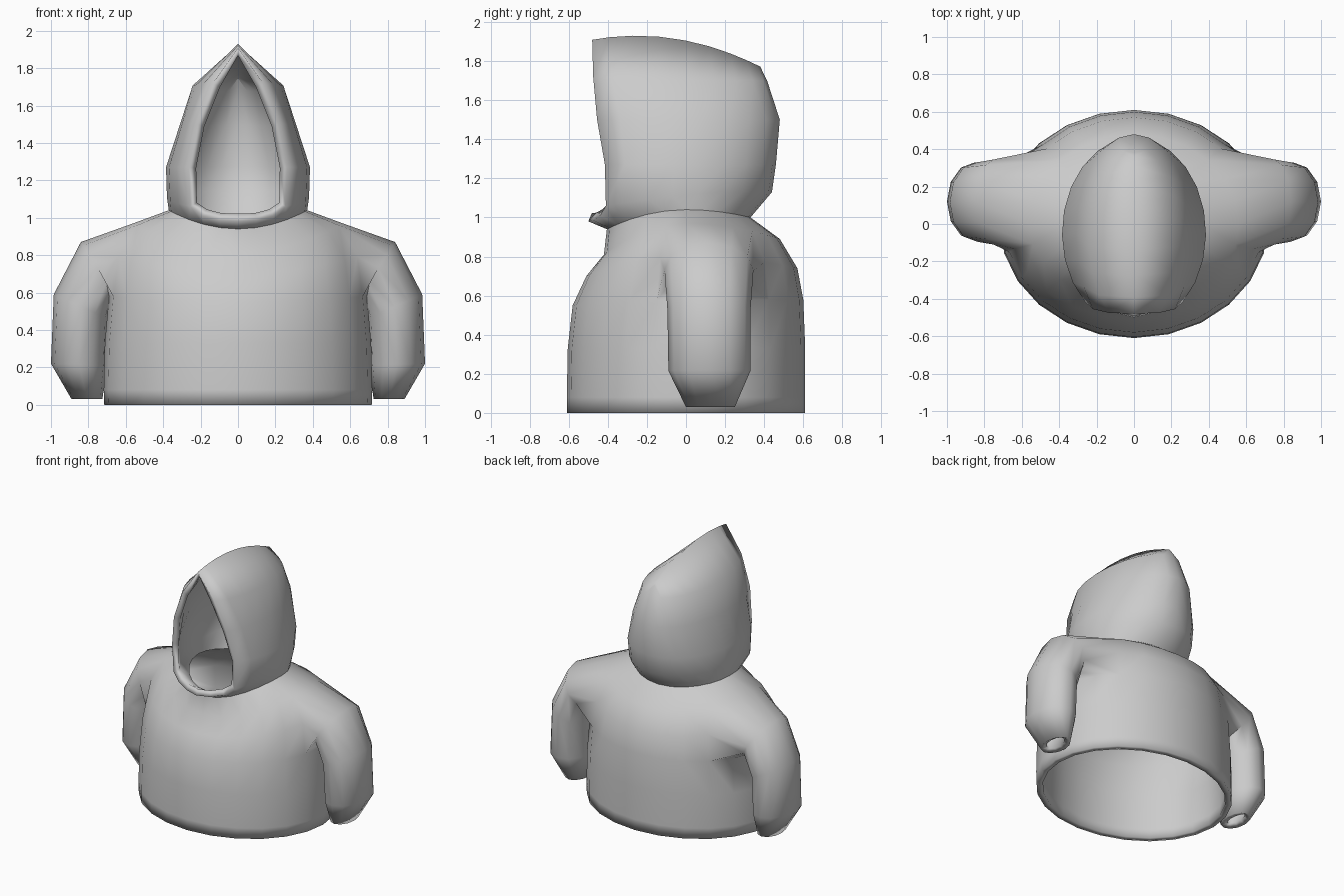
import bpy, bmesh
from math import sin, cos, pi, radians
from mathutils import Vector

if "Cube" in bpy.data.objects:
    bpy.data.objects.remove(bpy.data.objects["Cube"])

N = 12            # columns on the half shell, front centre to back centre
OPEN = 3          # column that forms the hood opening edge
bm = bmesh.new()


def torso_row(a, yf, yb, zf, zs, zb):
    """Half ellipse with its own front, side and back heights."""
    row = []
    for c in range(N + 1):
        t = -pi / 2 + pi * c / N
        s = sin(t)
        ye, ze = (yf, zf) if s < 0 else (yb, zb)
        row.append(Vector((a * cos(t), ye * abs(s), zs + (ze - zs) * s * s)))
    return row


def hood_row(w, ang, yf, yb, zf, zb, mid=-0.05):
    """Half ring running from the opening edge round to the back centre."""
    row = [None] * OPEN
    a0 = -radians(ang)
    for c in range(OPEN, N + 1):
        k = (c - OPEN) / (N - OPEN)
        t = a0 + (pi / 2 - a0) * k
        s = sin(t)
        y = mid + ((mid - yf) * s / -sin(a0) if s < 0 else (yb - mid) * s)
        if s < 0:
            y = mid - (mid - yf) * s / sin(a0)
        row.append(Vector((w * cos(t), y, zf + (zb - zf) * min(1, k * 2))))
    return row


# Torso from hem to neck
rows = [torso_row(*r) for r in (
    (.715, -.61, .61, 0, 0, 0),
    (.718, -.61, .61, .08, .08, .08),
    (.712, -.605, .61, .33, .33, .33),
    (.69, -.58, .60, .55, .58, .58),
    (.66, -.51, .57, .70, .80, .74),
    (.56, -.42, .48, .81, .97, .89),
    (.37, -.405, .33, .94, 1.04, 1.0))]

# Hood: chin lip, sides and pointed ridge
lip = hood_row(.38, 48, -.41, .44, 1.06, 1.13)
lip[:OPEN] = [Vector(p) for p in ((0, -.50, .98), (.10, -.475, .985), (.19, -.44, 1.01))]
rows.append(lip)
rows += [hood_row(*r) for r in (
    (.385, 47, -.415, .46, 1.27, 1.27),
    (.31, 45, -.455, .48, 1.50, 1.50),
    (.245, 57, -.475, .415, 1.72, 1.70))]
ridge = hood_row(0, 60, -.48, .38, 0, 0)
for p in ridge[OPEN:]:
    p.z = 1.93 - .4 * (p.y + .25) ** 2
rows.append(ridge)

grid = [[bm.verts.new(p) if p is not None else None for p in row] for row in rows]
for r in range(len(grid) - 1):
    for c in range(N):
        if r in (3, 4) and 5 <= c < 9:      # armhole
            continue
        q = (grid[r][c], grid[r][c + 1], grid[r + 1][c + 1], grid[r + 1][c])
        if None not in q:
            bm.faces.new(q)

# Sleeve grown out of the armhole: (outer x, z), (inner x, z), y range
ring = [grid[5][c] for c in (7, 8, 9)] + [grid[4][9]] \
    + [grid[3][c] for c in (9, 8, 7, 6, 5)] + [grid[4][5]] + [grid[5][c] for c in (5, 6)]
for ox, oz, ix, iz, y0, y1 in (
        (.84, .87, .66, .59, -.11, .345),
        (.985, .59, .69, .46, -.095, .33),
        (1.0, .22, .70, .21, -.09, .33),
        (.89, .03, .725, .03, 0, .25)):
    new = []
    for i in range(12):
        t = 2 * pi * i / 12
        u = (1 + cos(t)) / 2
        new.append(bm.verts.new((ix + (ox - ix) * u,
                                 (y0 + y1) / 2 + (y1 - y0) / 2 * sin(t),
                                 iz + (oz - iz) * u)))
    for i in range(12):
        j = (i + 1) % 12
        bm.faces.new((ring[i], new[i], new[j], ring[j]))
    ring = new

mesh = bpy.data.meshes.new("hooded_top")
bm.to_mesh(mesh)
bm.free()
top = bpy.data.objects.new("hooded_top", mesh)
bpy.context.collection.objects.link(top)

# Mirror the half and give the cloth thickness
mirror = top.modifiers.new("mirror", 'MIRROR')
mirror.use_clip = True
mirror.merge_threshold = 0.001
cloth = top.modifiers.new("cloth", 'SOLIDIFY')
cloth.thickness = 0.045
cloth.offset = -1

bpy.context.view_layer.objects.active = top
top.select_set(True)
bpy.ops.object.shade_smooth_by_angle(angle=radians(65))
